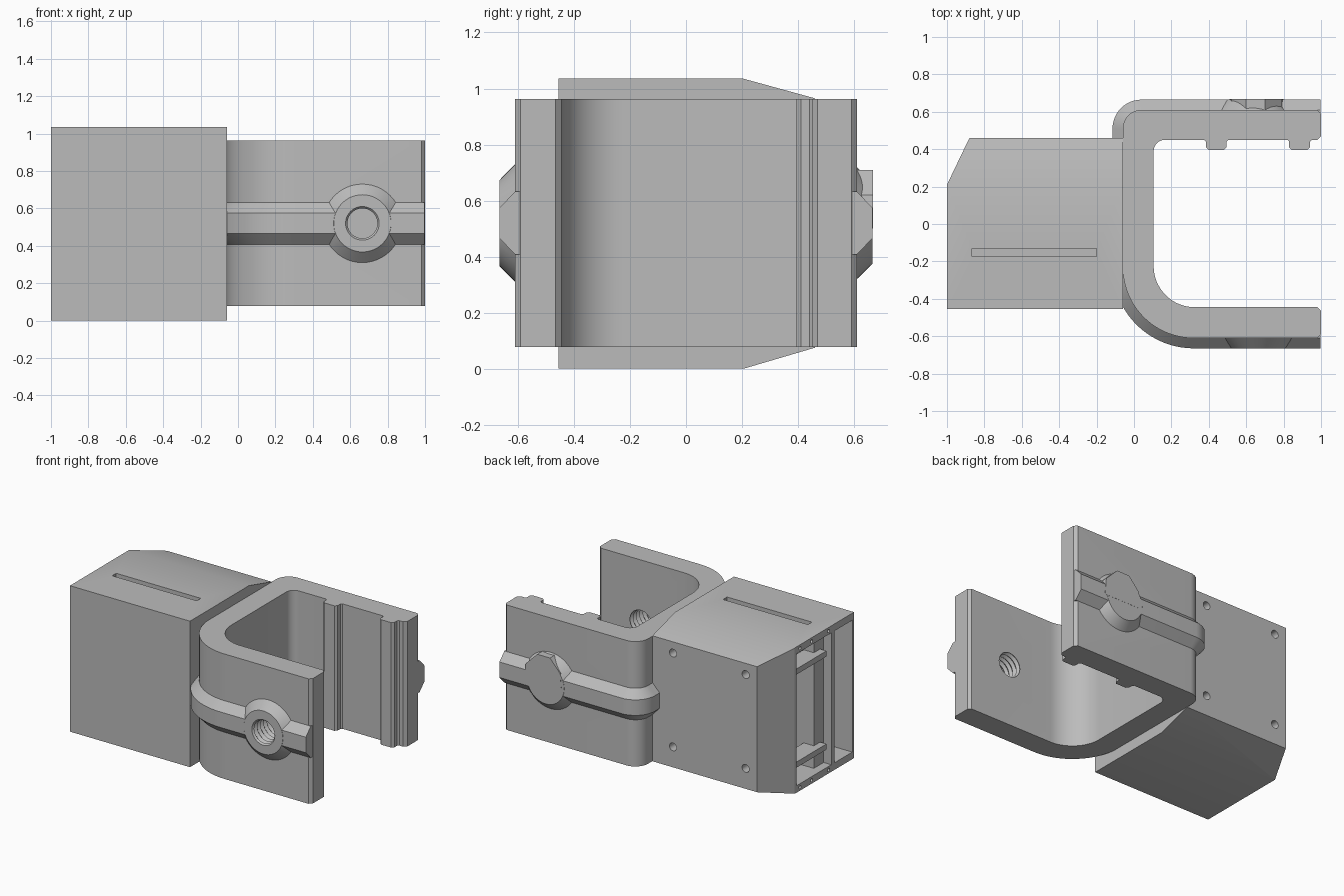
import bpy, bmesh
from math import sin, cos, pi, radians
from mathutils import Matrix, Vector

cube = bpy.data.objects.get("Cube")
if cube:
    bpy.data.objects.remove(cube, do_unlink=True)

grey = bpy.data.materials.new("plain grey")
grey.use_nodes = True
grey.diffuse_color = (0.5, 0.5, 0.5, 1)
grey.node_tree.nodes["Principled BSDF"].inputs["Base Color"].default_value = (0.5, 0.5, 0.5, 1)

MID = 0.52            # height of the ridge and boss centre
BOSS_X = 0.665


def make(name, bm):
    bmesh.ops.recalc_face_normals(bm, faces=bm.faces)
    mesh = bpy.data.meshes.new(name)
    bm.to_mesh(mesh)
    bm.free()
    mesh.materials.append(grey)
    ob = bpy.data.objects.new(name, mesh)
    bpy.context.scene.collection.objects.link(ob)
    return ob


def loft(name, rings, closed=False):
    """Skin a list of equal point rings, capping the ends unless closed."""
    bm = bmesh.new()
    rows = [[bm.verts.new(p) for p in ring] for ring in rings]
    n = len(rows[0])
    for a, b in zip(rows, rows[1:]):
        for i in range(n):
            j = (i + 1) % n
            bm.faces.new((a[i], a[j], b[j], b[i]))
    bm.faces.new(rows[0])
    bm.faces.new(rows[-1])
    return make(name, bm)


def box(name, x, y, z):
    return loft(name, [[(x[i], y[0], z[0]), (x[i], y[1], z[0]),
                        (x[i], y[1], z[1]), (x[i], y[0], z[1])] for i in (0, 1)])


def lathe(name, profile, x, z, n=48):
    """Turn (radius, y) pairs about an axis parallel to y."""
    return loft(name, [[(x + r * cos(2 * pi * k / n), y, z + r * sin(2 * pi * k / n))
                        for k in range(n)] for r, y in profile])


def combine(target, tool, operation):
    mod = target.modifiers.new(operation, "BOOLEAN")
    mod.operation, mod.solver, mod.object = operation, "EXACT", tool
    bpy.context.view_layer.objects.active = target
    bpy.ops.object.modifier_apply(modifier=mod.name)
    bpy.data.objects.remove(tool, do_unlink=True)


def arc(cx, cy, r, start, end, n):
    return [(cx + r * cos(radians(start + (end - start) * i / n)),
             cy + r * sin(radians(start + (end - start) * i / n))) for i in range(n + 1)]


def outer(d, x_end):
    """Outside line of the clamp, pushed outward by d."""
    return ([(x_end, -0.61 - d)] + arc(0.32, -0.23, 0.38 + d, 270, 180, 20)
            + arc(0.04, 0.51, 0.1 + d, 180, 90, 12) + [(x_end, 0.61 + d)])


def rib(x):
    """Bevelled rib on the inside of the rear arm."""
    return [(x + 0.065, 0.45), (x + 0.055, 0.44), (x + 0.055, 0.41), (x + 0.04, 0.395),
            (x - 0.04, 0.395), (x - 0.055, 0.41), (x - 0.055, 0.44), (x - 0.065, 0.45)]


# U-shaped clamp
outline = (outer(0, 0.98) + [(1, 0.59), (1, 0.47), (0.98, 0.45)] + rib(0.885) + rib(0.44)
           + arc(0.165, 0.39, 0.06, 90, 180, 8) + arc(0.325, -0.225, 0.22, 180, 270, 16)
           + [(0.98, -0.445), (1, -0.465), (1, -0.59)])
clamp = loft("clamp", [[(x, y, z) for x, y in outline] for z in (0.077, 0.963)])

# Raised ridge that follows the outside of the clamp
section = [(-0.02, -0.112), (0, -0.112), (0.055, -0.055), (0.055, 0.055), (0, 0.112), (-0.02, 0.112)]
lines = [outer(d, 0.998) for d, z in section]
ridge = loft("ridge", [[(line[i][0], line[i][1], MID + s[1]) for line, s in zip(lines, section)]
                       for i in range(len(lines[0]))])
combine(clamp, ridge, "UNION")

# Front and rear bosses
combine(clamp, lathe("front_boss", [(0.21, -0.58), (0.21, -0.61), (0.153, -0.666)], BOSS_X, MID), "UNION")
combine(clamp, lathe("rear_boss", [(0.2, 0.58), (0.2, 0.61), (0.145, 0.666)], 0.635, MID), "UNION")
nut = [(0.52, 0.62), (0.6, 0.71), (0.7, 0.71), (0.79, 0.62), (0.8, 0.5), (0.51, 0.5)]
combine(clamp, loft("rear_nut", [[(x, y, z) for x, z in nut] for y in (0.585, 0.667)]), "UNION")

# Threaded hole through the front arm
thread = [(0.095 if i % 2 else 0.08, -0.69 + 0.018 * i) for i in range(16)]
combine(clamp, lathe("thread_cutter", thread, BOSS_X, MID), "DIFFERENCE")

# Housing with sloped rear edges and a slanted rear corner
side = [(-0.455, 0), (0.205, 0), (0.46, 0.075), (0.46, 0.965), (0.205, 1.035), (-0.455, 1.035)]
housing = loft("housing", [[(x, y, z) for y, z in side] for x in (-1, -0.058)])
bm = bmesh.new()
bm.from_mesh(housing.data)
cut = bmesh.ops.bisect_plane(bm, geom=bm.verts[:] + bm.edges[:] + bm.faces[:],
                             plane_co=Vector((-1, 0.21, 0)), plane_no=Vector((-0.25, 0.12, 0)),
                             clear_outer=True)
bmesh.ops.holes_fill(bm, edges=[e for e in cut["geom_cut"] if isinstance(e, bmesh.types.BMEdge)])
bmesh.ops.recalc_face_normals(bm, faces=bm.faces)
bm.to_mesh(housing.data)
bm.free()

# Open chambers, recessed post and top slot
for x, y, z in [((-1.1, -0.13), (-0.09, 0.19), (0.05, 0.985)),
                ((-1.1, -0.13), (-0.435, -0.235), (0.05, 0.985)),
                ((-1.1, -0.94), (-0.2, -0.08), (0.05, 0.985)),
                ((-0.865, -0.2), (-0.175, -0.13), (0.9, 1.1))]:
    combine(housing, box("chamber_cutter", x, y, z), "DIFFERENCE")

# Screw holes in the rear face and in the open rim
for x in (-0.22, -0.79):
    for z in (0.22, 0.885):
        combine(housing, lathe("screw_cutter", [(0.028, 0.36), (0.028, 0.5)], x, z, 20), "DIFFERENCE")
for y in (-0.17, 0.02, 0.15):
    for z in (0.025, 1.01):
        pin = lathe("rim_cutter", [(0.012, -0.05), (0.012, 0.05)], 0, 0, 12)
        pin.data.transform(Matrix.Translation((-1, y, z)) @ Matrix.Rotation(pi / 2, 4, "Z"))
        combine(housing, pin, "DIFFERENCE")

# Ledges inside the large chamber
for name, z in (("lower_ledge", 0.17), ("upper_ledge", 0.83)):
    box(name, (-0.99, -0.86), (-0.16, 0.2), (z, z + 0.04))

# Smooth the curves, keep the edges crisp
for ob in (clamp, housing):
    bpy.ops.object.select_all(action="DESELECT")
    ob.select_set(True)
    bpy.context.view_layer.objects.active = ob
    bpy.ops.object.shade_smooth_by_angle(angle=radians(25))
